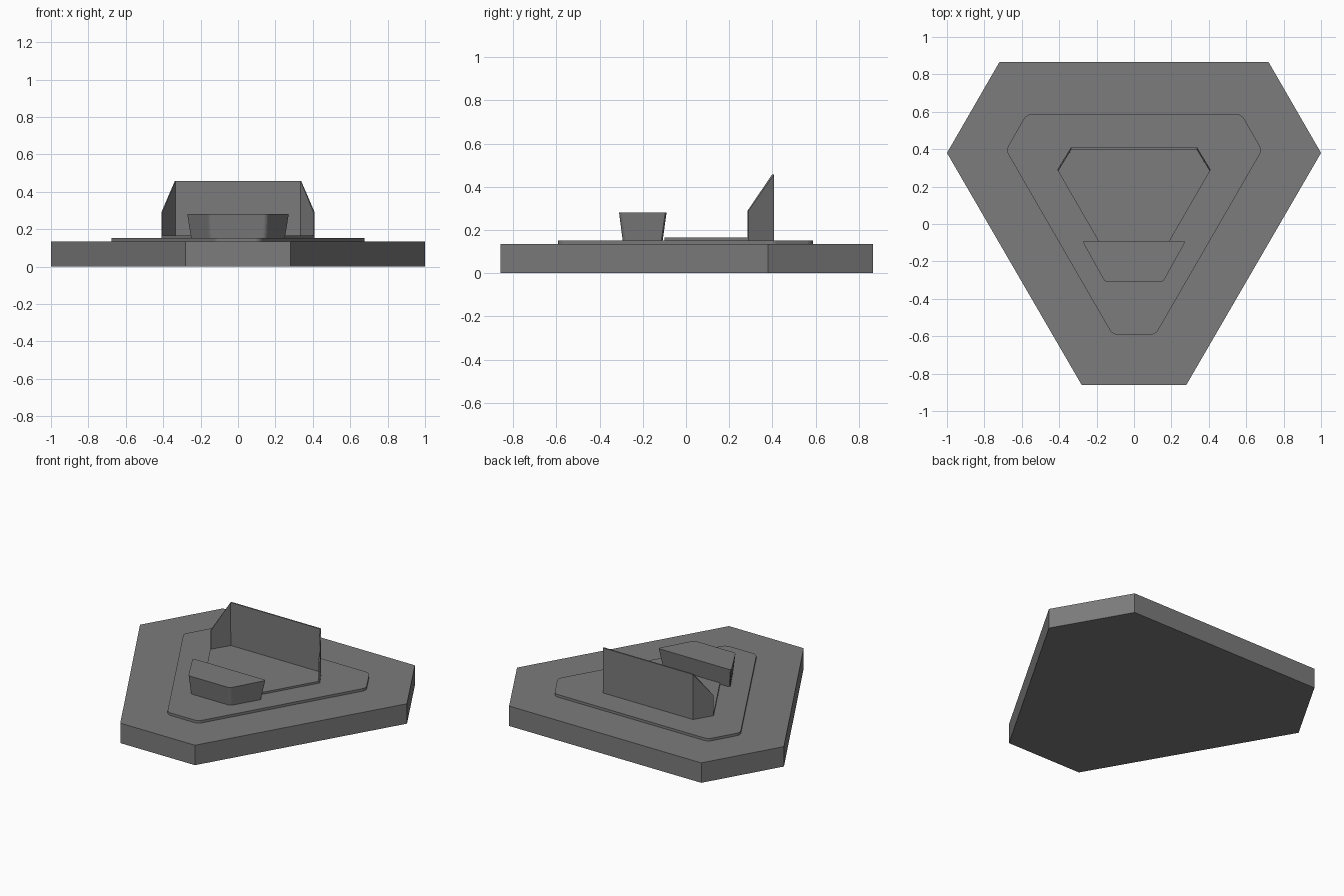
import bpy
import bmesh

if "Cube" in bpy.data.objects:
    bpy.data.objects.remove(bpy.data.objects["Cube"], do_unlink=True)

# One flat grey for the whole model
grey = bpy.data.materials.new("dark grey")
grey.use_nodes = True
colour = (0.2, 0.2, 0.2, 1)
grey.diffuse_color = colour
grey.node_tree.nodes["Principled BSDF"].inputs["Base Color"].default_value = colour


def finish(name, bm):
    mesh = bpy.data.meshes.new(name)
    bm.to_mesh(mesh)
    bm.free()
    mesh.materials.append(grey)
    obj = bpy.data.objects.new(name, mesh)
    bpy.context.collection.objects.link(obj)
    return obj


def mirrored(half):
    """Close a right-hand outline, listed front to back, across x = 0."""
    return half + [(-x, y) for x, y in reversed(half)]


def prism(name, top, z0, z1, bottom=None, rounding=0):
    """Solid between two mirrored outlines, with optional rounded corners."""
    bm = bmesh.new()
    low = [bm.verts.new((x, y, z0)) for x, y in mirrored(bottom or top)]
    high = [bm.verts.new((x, y, z1)) for x, y in mirrored(top)]
    n = len(low)
    bm.faces.new(low[::-1])
    bm.faces.new(high)
    for i in range(n):
        j = (i + 1) % n
        bm.faces.new((low[i], low[j], high[j], high[i]))
    if rounding:
        corners = [bm.edges.get((a, b)) for a, b in zip(low, high)]
        bmesh.ops.bevel(bm, geom=corners, offset=rounding, segments=3,
                        profile=0.5, affect='EDGES')
    bmesh.ops.recalc_face_normals(bm, faces=bm.faces)
    return finish(name, bm)


# Stacked slabs
prism("base", [(0.28, -0.86), (1, 0.38), (0.72, 0.865)], 0, 0.135)
prism("raised_plate", [(0.115, -0.592), (0.685, 0.395), (0.575, 0.587)],
      0.13, 0.152, rounding=0.025)
prism("inner_floor", [(0.185, -0.1), (0.41, 0.29), (0.338, 0.408)], 0.145, 0.165)

# Console, tapering towards its foot
prism("console", [(0.155, -0.31), (0.277, -0.09)], 0.15, 0.28,
      bottom=[(0.148, -0.293), (0.256, -0.108)], rounding=0.015)

# Folded back wall with sloping wings
bm = bmesh.new()
path = [(0.41, 0.29, 0.29), (0.338, 0.408, 0.457),
        (-0.338, 0.408, 0.457), (-0.41, 0.29, 0.29)]
low = [bm.verts.new((x, y, 0.15)) for x, y, z in path]
high = [bm.verts.new(p) for p in path]
for i in range(len(path) - 1):
    bm.faces.new((low[i], low[i + 1], high[i + 1], high[i]))
wall = finish("back_wall", bm)
solid = wall.modifiers.new("thickness", 'SOLIDIFY')
solid.thickness = 0.008
solid.offset = -1
solid.use_even_offset = True
